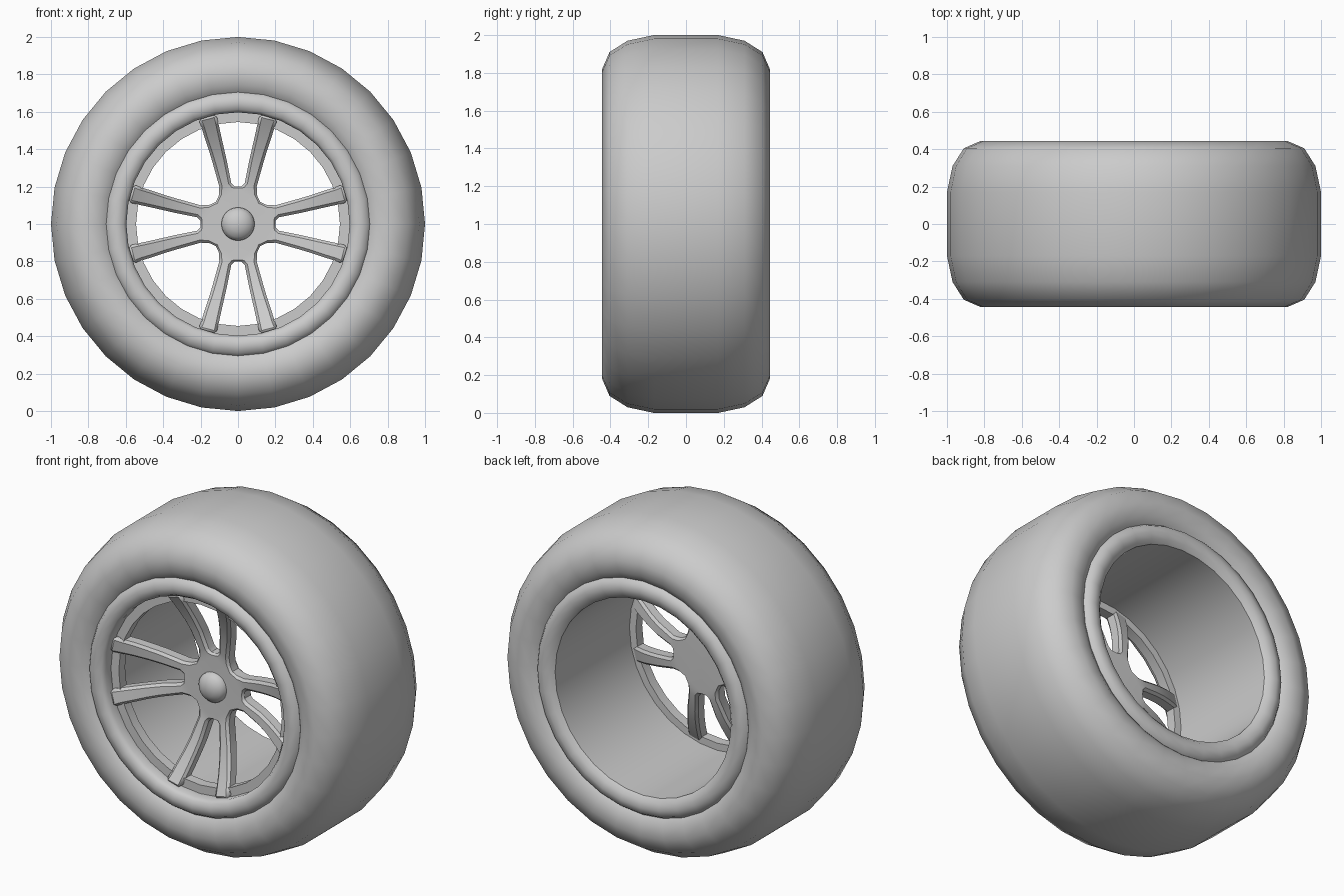
import bpy, bmesh, math
from mathutils import Matrix

if "Cube" in bpy.data.objects:
    bpy.data.objects.remove(bpy.data.objects["Cube"])

CENTRE = Matrix.Translation((0, 0, 1))


def finish(name, bm, angle):
    bmesh.ops.remove_doubles(bm, verts=bm.verts, dist=1e-4)
    bmesh.ops.recalc_face_normals(bm, faces=bm.faces)
    bm.transform(CENTRE)
    mesh = bpy.data.meshes.new(name)
    bm.to_mesh(mesh)
    bm.free()
    ob = bpy.data.objects.new(name, mesh)
    bpy.context.collection.objects.link(ob)
    bpy.ops.object.select_all(action='DESELECT')
    ob.select_set(True)
    bpy.context.view_layer.objects.active = ob
    bpy.ops.object.shade_smooth_by_angle(angle=math.radians(angle))
    return ob


def lathe(name, profile, steps=32, angle=45, closed=False):
    """Spin (radius, y) points around the wheel axle."""
    bm = bmesh.new()
    vs = [bm.verts.new((r, y, 0)) for r, y in profile]
    es = [bm.edges.new(p) for p in zip(vs, vs[1:])]
    if closed:
        es.append(bm.edges.new((vs[-1], vs[0])))
    bmesh.ops.spin(bm, geom=vs + es, cent=(0, 0, 0), axis=(0, 1, 0),
                   angle=math.tau, steps=steps)
    return finish(name, bm, angle)


# tyre: half profile mirrored front to back
half = [(0.67, 0.37), (0.70, 0.405), (0.745, 0.432), (0.82, 0.444),
        (0.91, 0.405), (0.97, 0.31), (1.0, 0.17)]
lathe("tyre", [(r, -y) for r, y in half] + [(1.0, 0)] + half[::-1], angle=60)

# rim: rounded lips, front flange and barrel
lip = [(0.69, 0.38), (0.705, 0.41), (0.69, 0.432), (0.65, 0.442),
       (0.612, 0.432), (0.597, 0.41)]
flange = [(0.597, -0.36), (0.545, -0.36), (0.545, -0.30), (0.588, -0.30)]
lathe("rim", [(r, -y) for r, y in lip] + flange + [(0.588, 0.41)] + lip[-2::-1])

# hub and spokes: one eighth of the outline, mirrored and repeated
side_a = [(0, .2), (.02, .202), (.036, .22), (.058, .33), (.074, .40),
          (.09, .47), (.103, .53), (.115, .585)]
side_b = [(.118, .118), (.103, .15), (.10, .2), (.135, .325), (.156, .395),
          (.178, .46), (.196, .52), (.212, .56)]


def dish(x, z):
    t = max(0, (math.hypot(x, z) - 0.15) / 0.45)
    return -0.235 - 0.165 * t ** 1.7


bm = bmesh.new()
for k in range(4):
    a = k * math.pi / 2
    for m in (1, -1):
        def vert(p):
            x, z = p[0] * m, p[1]
            return bm.verts.new((x * math.cos(a) - z * math.sin(a), dish(x, z),
                                 x * math.sin(a) + z * math.cos(a)))
        va, vb = [vert(p) for p in side_a], [vert(p) for p in side_b]
        bm.faces.new((vert((0, 0)), va[0], vb[0]))
        for i in range(len(va) - 1):
            bm.faces.new((va[i], va[i + 1], vb[i + 1], vb[i]))
bmesh.ops.remove_doubles(bm, verts=bm.verts, dist=1e-4)
ext = bmesh.ops.extrude_face_region(bm, geom=bm.faces[:], use_keep_orig=True)
for v in ext["geom"]:
    if isinstance(v, bmesh.types.BMVert):
        v.co.y += 0.085
spokes = finish("hub_and_spokes", bm, 35)
bev = spokes.modifiers.new("edge_bevel", 'BEVEL')
bev.width = 0.014
bev.segments = 1
bev.limit_method = 'ANGLE'
bev.angle_limit = math.radians(50)

# domed centre cap
lathe("centre_cap", [(0.09, -0.225), (0.088, -0.25), (0.07, -0.272),
                     (0.04, -0.288), (0, -0.294)], steps=24)
